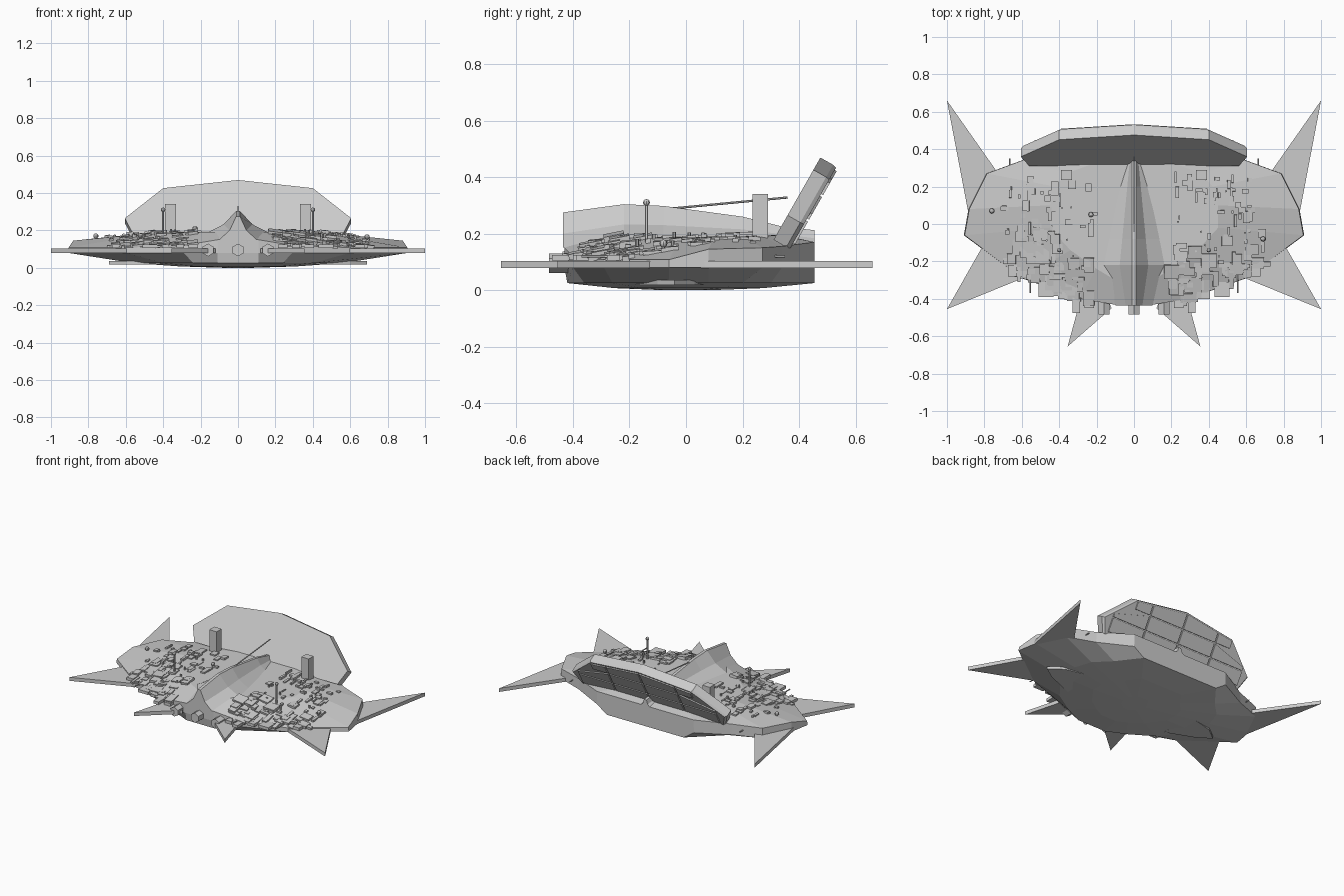
import bpy, bmesh, math, random
from mathutils import Vector, Matrix
from mathutils.bvhtree import BVHTree

if "Cube" in bpy.data.objects:
    bpy.data.objects.remove(bpy.data.objects["Cube"])

random.seed(7)


def finish(bm, name):
    bmesh.ops.recalc_face_normals(bm, faces=bm.faces)
    me = bpy.data.meshes.new(name)
    bm.to_mesh(me)
    ob = bpy.data.objects.new(name, me)
    bpy.context.collection.objects.link(ob)
    return ob


def loft(bm, rings):
    """Skin closed rings of equal length and cap both ends."""
    vs = [[bm.verts.new(p) for p in r] for r in rings]
    n = len(vs[0])
    for a, b in zip(vs, vs[1:]):
        for i in range(n):
            j = (i + 1) % n
            bm.faces.new((a[i], a[j], b[j], b[i]))
    bm.faces.new(vs[0])
    bm.faces.new(vs[-1])


def add_box(bm, c, s, rot=None):
    m = Matrix.Translation(c) @ (rot or Matrix.Identity(4)) @ Matrix.Diagonal((*s, 1))
    bmesh.ops.create_cube(bm, size=1, matrix=m)


def add_rod(bm, a, b, r, sides=6):
    a, b = Vector(a), Vector(b)
    d = b - a
    m = Matrix.Translation((a + b) / 2) @ d.to_track_quat('Z', 'Y').to_matrix().to_4x4()
    bmesh.ops.create_cone(bm, cap_ends=True, segments=sides, radius1=r, radius2=r,
                          depth=d.length, matrix=m)


def add_plate(bm, pts, z0, z1):
    loft(bm, [[(x, y, z) for x, y in pts] for z in (z0, z1)])


def ring(half):
    """Full outline from its right half, front to back (ends on x = 0)."""
    return half + [(-x, y, z) for x, y, z in reversed(half[1:-1])]


# faceted hull: half outlines of keel, chine, rim, deck edge and upper deck
rim = [(0, -.43), (.11, -.43), (.29, -.4), (.6, -.29), (.91, -.06),
       (.885, .08), (.79, .27), (.6, .34), (.38, .455), (0, .455)]
chine = [(0, -.42), (.11, -.42), (.24, -.36), (.4, -.26), (.56, -.06),
         (.56, .08), (.52, .2), (.42, .3), (.3, .455), (0, .455)]
deck = [(0, -.3), (.1, -.3), (.2, -.24), (.34, -.14), (.45, -.02),
        (.45, .1), (.42, .2), (.36, .27), (.2, .33), (0, .34)]
edge_z = [.155, .15, .12, .108, .108, .145, .15, .155, .17, .17]
deck_zs = [.19, .19, .19, .185, .185, .19, .19, .19, .195, .195]
rings = [
    ring([(x * .15, y * .2, 0.0) for x, y in chine]),
    ring([(x * .55, y * .6, .007) for x, y in chine]),
    ring([(x, y, .025) for x, y in chine]),
    ring([(x, y, .08) for x, y in rim]),
    ring([(x * .995, y, z) for (x, y), z in zip(rim, edge_z)]),
    ring([(x, y, z) for (x, y), z in zip(deck, deck_zs)]),
]
bm = bmesh.new()
loft(bm, rings)
bmesh.ops.recalc_face_normals(bm, faces=bm.faces)
tree = BVHTree.FromBMesh(bm)
finish(bm, "hull")


def deck_hit(x, y):
    p, n = tree.ray_cast(Vector((x, y, 1)), Vector((0, 0, -1)))[:2]
    return p, n


# central concave spine: y, half width, base z, top z
bm = bmesh.new()
spine = []
for y, w, b, t in [(-.435, .1, .15, .275), (-.22, .17, .185, .304), (-.08, .14, .185, .298),
                   (.2, .08, .185, .26), (.34, .05, .18, .225), (.455, .04, .165, .212)]:
    k = b + .4 * (t - b)
    spine.append([(-w, y, b), (-w * .45, y, k), (-.01, y, t),
                  (.01, y, t), (w * .45, y, k), (w, y, b)])
loft(bm, spine)
finish(bm, "spine")

# flat spikes round the rim, and low side blades
spikes = [[(.88, .03), (1.0, .66), (.74, .29), (.7, .1)],
          [(.81, -.12), (1.0, -.455), (.57, -.28), (.65, -.15)],
          [(.28, -.38), (.355, -.655), (.12, -.45), (.15, -.38)]]
bm = bmesh.new()
for s in (-1, 1):
    for pts in spikes:
        add_plate(bm, [(s * x, y) for x, y in pts], .078, .103)
finish(bm, "rim_spikes")
bm = bmesh.new()
for s in (-1, 1):
    add_plate(bm, [(s * .4, -.18), (s * .6, -.1), (s * .69, -.04), (s * .6, .03), (s * .4, .08)], .018, .036)
finish(bm, "lower_blades")

# leaning rear panel, built in local (x, up, thickness) space
tilt = Vector((0, .165, .29)).normalized()
back = Vector((0, tilt.z, -tilt.y))
base = Vector((0, .31, .178))


def panel_pt(x, u, t):
    return Vector((x, 0, 0)) + base + tilt * u + back * t


half = [(0, 0), (.56, 0), (.605, .1), (.4, .285), (0, .335)]
outline = half + [(-x, u) for x, u in reversed(half[1:-1])]


def panel_ring(scale, t):
    return [panel_pt(x * scale, .16 + (u - .16) * scale, t) for x, u in outline]


bm = bmesh.new()
loft(bm, [panel_ring(1, 0), panel_ring(1, .052), panel_ring(.98, .066)])
finish(bm, "rear_panel")

# tiles on the back of the panel, separated by gaps
bm = bmesh.new()
top_at = lambda x: (.33 - .125 * abs(x)) if abs(x) < .4 else .28 - .93 * (abs(x) - .4)
for i in range(4):
    for j in range(3):
        x0, x1 = -.54 + i * .27 + .005, -.54 + (i + 1) * .27 - .005
        u0, u1 = .02 + j * .1 + .004, .02 + (j + 1) * .1 - .004
        x0, x1 = (max(x0, -.39), min(x1, .39)) if j == 2 else (x0, x1)
        ul, ur = (min(u1 + .02 * (j == 2), top_at(x) - .008) for x in (x0, x1))
        quad = [(x0, u0), (x1, u0), (x1, ur), (x0, ul)]
        loft(bm, [[panel_pt(x, u, t) for x, u in quad] for t in (.06, .074)])
finish(bm, "rear_panel_tiles")

# hexagonal nose nozzles
bm = bmesh.new()
for x in (-.16, 0, .16):
    add_rod(bm, (x, -.485, .095), (x, -.39, .095), .034)
finish(bm, "nose_nozzles")

# two towers before the panel
bm = bmesh.new()
for s in (-1, 1):
    add_box(bm, (s * .36, .262, .25), (.058, .055, .18))
finish(bm, "towers")

# masts with ball tips, and the spine aerial
bm = bmesh.new()
for x, y, top, r in [(-.4, -.14, .31, .012), (.4, -.14, .31, .012), (.69, -.08, .165, .014),
                     (-.76, .07, .17, .014), (-.23, .05, .21, .014)]:
    add_rod(bm, (x, y, deck_hit(x, y)[0].z - .01), (x, y, top), .006)
    bmesh.ops.create_uvsphere(bm, u_segments=8, v_segments=6, radius=r,
                              matrix=Matrix.Translation((x, y, top)))
add_rod(bm, (0, -.06, .288), (0, .36, .328), .004)
finish(bm, "masts_and_aerial")

# scattered deck machinery lying on the slope, denser and larger towards the front
bm = bmesh.new()
for s in (-1, 1):
    for i in range(110):
        x = random.uniform(.2, .7)
        front = -.4 + .3 * max(0, x - .28)
        y = front + random.random() ** 1.6 * (.25 - front)
        p, n = deck_hit(x, y)
        if p is None or n.z < .6:
            continue
        w, d = random.uniform(.015, .085), random.uniform(.015, .085)
        h = random.uniform(.008, .022)
        if y > -.08:
            w, d = w * .5, d * .9
        lean = random.choice((.35, .7))
        n = Vector((s * n.x * lean, n.y * lean, 1)).normalized()
        rot = Vector((0, 0, 1)).rotation_difference(n).to_matrix().to_4x4()
        add_box(bm, (s * x, y, p.z + h * .2), (w, d, h), rot)
    for i in range(8):      # upright stubs
        x, y = random.uniform(.22, .65), random.uniform(-.25, .2)
        z = deck_hit(x, y)[0].z
        add_rod(bm, (s * x, y, z - .01), (s * x, y, z + random.uniform(.01, .025)), .006)
finish(bm, "deck_machinery")

# small boxes and rods sticking out along the front and side rim
bm = bmesh.new()
for s in (-1, 1):
    for x, y, w, d in [(.24, -.42, .05, .06), (.31, -.43, .04, .09), (.38, -.37, .05, .06),
                       (.47, -.35, .08, .08), (.65, -.25, .05, .06)]:
        add_box(bm, (s * x, y, .115), (w, d, .02))
    for x, y0, y1 in [(.665, .26, .35), (.555, -.37, -.26), (.26, -.45, -.36)]:
        add_rod(bm, (s * x, y0, .12), (s * x, y1, .12), .004)
finish(bm, "rim_fittings")
